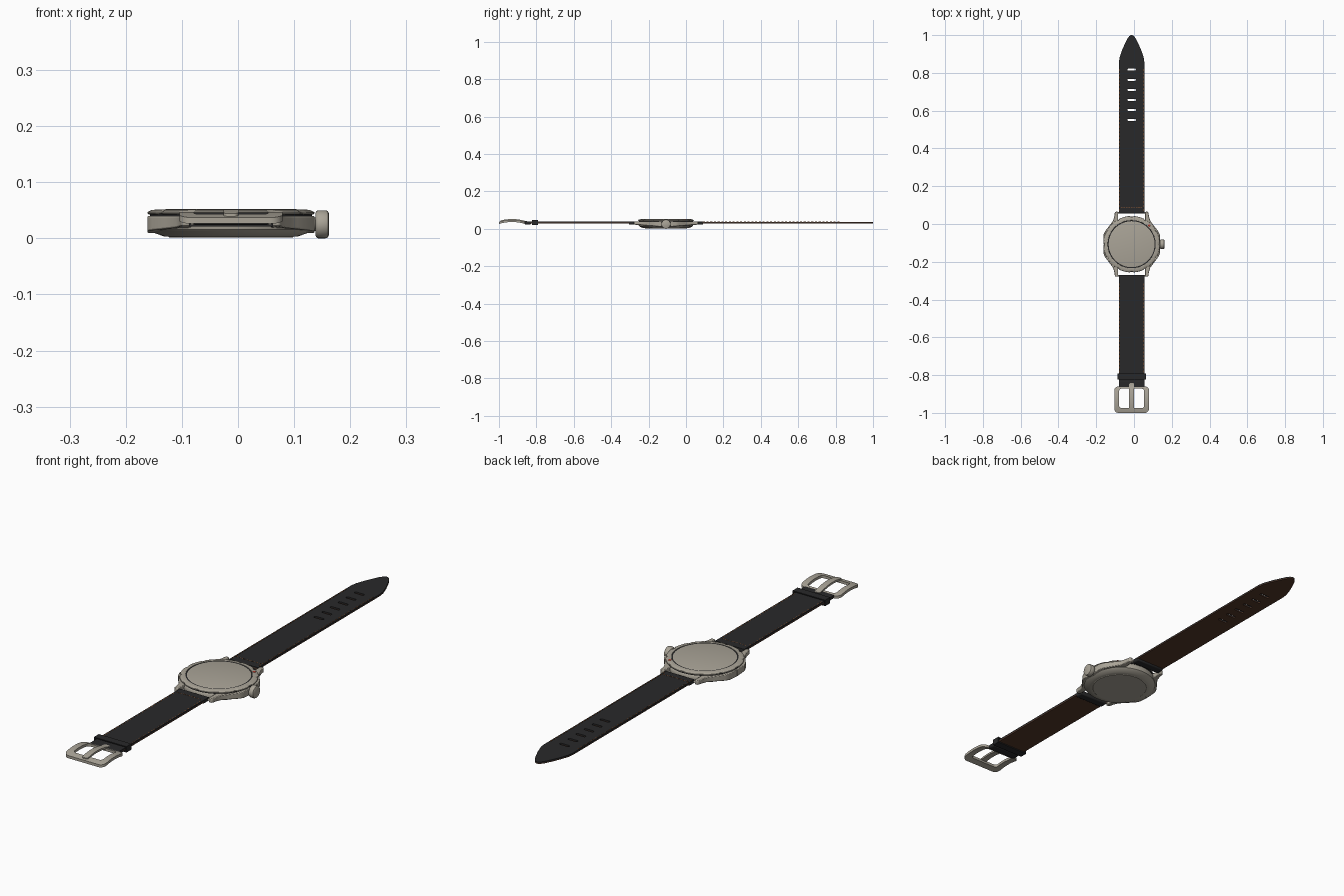
import bpy, bmesh, math
from mathutils import Matrix, Vector

if "Cube" in bpy.data.objects:
    bpy.data.objects.remove(bpy.data.objects["Cube"])

CX, CY = -0.0125, -0.107          # centre of the watch case


def material(name, rgb):
    m = bpy.data.materials.new(name)
    m.diffuse_color = (*rgb, 1)
    m.use_nodes = True
    m.node_tree.nodes["Principled BSDF"].inputs["Base Color"].default_value = m.diffuse_color
    return m


METAL = material("titanium", (0.40, 0.37, 0.31))
BLACK = material("black leather", (0.022, 0.022, 0.023))
BROWN = material("brown lining", (0.085, 0.038, 0.022))
ORANGE = material("orange thread", (0.30, 0.10, 0.03))
RED = material("red mark", (0.80, 0.08, 0.05))


def finish(name, bm, mat, bevel=0):
    bmesh.ops.remove_doubles(bm, verts=bm.verts, dist=1e-6)
    bmesh.ops.recalc_face_normals(bm, faces=bm.faces)
    me = bpy.data.meshes.new(name)
    bm.to_mesh(me)
    bm.free()
    me.materials.append(mat)
    me.shade_smooth()
    me.set_sharp_from_angle(angle=math.radians(35))
    ob = bpy.data.objects.new(name, me)
    bpy.context.collection.objects.link(ob)
    if bevel:
        b = ob.modifiers.new("bevel", 'BEVEL')
        b.width, b.segments, b.limit_method = bevel, 2, 'ANGLE'
    return ob


def lathe(name, profile, mat, origin, axis='Z', segs=96, scale=lambda a: 1):
    """Spin (radius, height) points around an axis."""
    bm = bmesh.new()
    rings = []
    for r, h in profile:
        ring = []
        for i in range(segs):
            a = 2 * math.pi * i / segs
            k = r * (scale(a) if r > 0.14 else 1)
            p = (k * math.cos(a), k * math.sin(a), h)
            ring.append(bm.verts.new(p))
        rings.append(ring)
    for a, b in zip(rings, rings[1:]):
        for i in range(segs):
            j = (i + 1) % segs
            bm.faces.new((a[i], a[j], b[j], b[i]))
    bmesh.ops.remove_doubles(bm, verts=bm.verts, dist=1e-6)
    if axis == 'X':
        bm.transform(Matrix.Rotation(math.pi / 2, 4, 'Y'))
    bm.transform(Matrix.Translation(origin))
    return finish(name, bm, mat)


def plate(name, loops, z0, z1, mat, arch=None):
    """Flat plate from outlines (later loops are holes), optionally arched."""
    cu = bpy.data.curves.new(name, 'CURVE')
    cu.dimensions, cu.fill_mode, cu.extrude = '2D', 'BOTH', (z1 - z0) / 2
    for loop in loops:
        s = cu.splines.new('POLY')
        s.points.add(len(loop) - 1)
        for p, (x, y) in zip(s.points, loop):
            p.co = (x, y, 0, 1)
        s.use_cyclic_u = True
    tmp = bpy.data.objects.new(name + "_tmp", cu)
    bpy.context.collection.objects.link(tmp)
    dg = bpy.context.evaluated_depsgraph_get()
    me = bpy.data.meshes.new_from_object(tmp.evaluated_get(dg))
    bm = bmesh.new()
    bm.from_mesh(me)
    bpy.data.objects.remove(tmp)
    bpy.data.meshes.remove(me)
    for v in bm.verts:
        v.co.z += (z0 + z1) / 2 + (arch(v.co.y) if arch else 0)
    return finish(name, bm, mat)


def rrect(x0, x1, y0, y1, r, n=6, side=1):
    """Rounded rectangle outline, with the straight sides subdivided."""
    corners = [(x1 - r, y1 - r), (x0 + r, y1 - r), (x0 + r, y0 + r), (x1 - r, y0 + r)]
    pts = []
    for c, (cx, cy) in enumerate(corners):
        for i in range(n + 1):
            a = math.pi / 2 * (c + i / n)
            pts.append((cx + r * math.cos(a), cy + r * math.sin(a)))
    out = []
    for p, q in zip(pts, pts[1:] + pts[:1]):
        k = side if math.dist(p, q) > r else 1
        out += [(p[0] + (q[0] - p[0]) * t / k, p[1] + (q[1] - p[1]) * t / k) for t in range(k)]
    return out


def boxes(name, items, mat, bevel=0):
    """One object made of boxes given as (centre, size)."""
    bm = bmesh.new()
    for c, s in items:
        bmesh.ops.create_cube(bm, size=1, matrix=Matrix.Translation(c) @ Matrix.Diagonal((*s, 1)))
    return finish(name, bm, mat, bevel)


# Case body and case back
lathe("case_body", [(0, 0.003), (0.118, 0.003), (0.124, 0.005), (0.138, 0.010), (0.145, 0.016),
                    (0.147, 0.024), (0.146, 0.034), (0.142, 0.040), (0, 0.040)], METAL, (CX, CY, 0))
lathe("case_back", [(0, 0.0015), (0.110, 0.0015), (0.113, 0.004), (0, 0.004)], METAL, (CX, CY, 0))

# Four lugs, mirrored, flaring from the case sides and thinning to the tips
outline = [(0.149, 0.0), (0.149, 0.05), (0.141, 0.068), (0.118, 0.098), (0.098, 0.125),
           (0.091, 0.15), (0.089, 0.168), (0.085, 0.172), (0.074, 0.172), (0.071, 0.168),
           (0.071, 0.120), (0.09, 0.0)]
for sx, sy, tag in [(1, 1, "back_right"), (-1, 1, "back_left"), (1, -1, "front_right"), (-1, -1, "front_left")]:
    bm = bmesh.new()
    low = [bm.verts.new((CX + sx * x, CY + sy * y, 0.009 + 0.013 * min(1, y / 0.16))) for x, y in outline]
    top = [bm.verts.new((CX + sx * x, CY + sy * y, 0.040)) for x, y in outline]
    for i in range(len(outline)):
        j = (i + 1) % len(outline)
        bm.faces.new((low[i], low[j], top[j], top[i]))
    bm.faces.new(top)
    bm.faces.new(low)
    finish("lug_" + tag, bm, METAL, 0.004)

# Dark gap under the bezel, notched bezel, dial ring and dial
lathe("bezel_gap", [(0.10, 0.039), (0.1445, 0.039), (0.1445, 0.043), (0.10, 0.043)], BLACK, (CX, CY, 0))


def notch(a):
    return 0.972 if abs((math.degrees(a) + 15) % 30 - 15) < 4 else 1


lathe("bezel", [(0.10, 0.0425), (0.147, 0.0425), (0.1495, 0.045), (0.1485, 0.047), (0.1415, 0.0505),
                (0.130, 0.0515), (0.127, 0.0515), (0.126, 0.049), (0.10, 0.049)],
      METAL, (CX, CY, 0), segs=180, scale=notch)
lathe("dial_ring", [(0.121, 0.049), (0.1265, 0.049), (0.1265, 0.0507), (0.121, 0.0507)], BLACK, (CX, CY, 0))
lathe("dial", [(0, 0.0525), (0.116, 0.0520), (0.1225, 0.0505), (0.1225, 0.048)], METAL, (CX, CY, 0))

# Red pip on the bezel
pa = math.radians(47)
lathe("bezel_pip", [(0, 0.0525), (0.005, 0.0525), (0.006, 0.0515), (0.006, 0.0485)], RED,
      (CX + 0.136 * math.cos(pa), CY + 0.136 * math.sin(pa), 0), segs=24)

# Crown and stem
lathe("crown_stem", [(0, -0.01), (0.012, -0.01), (0.012, 0.01), (0, 0.01)], METAL,
      (0.135, CY, 0.025), 'X', 32)
lathe("crown", [(0, 0), (0.020, 0), (0.0235, 0.002), (0.025, 0.005), (0.025, 0.018),
                (0.0235, 0.022), (0.020, 0.0238), (0, 0.0245)], METAL, (0.138, CY, 0.025), 'X', 48)

# Long strap with pointed tip and six slots; black face over brown lining
half = [(0.067, 0.056), (0.067, 0.86), (0.063, 0.885), (0.050, 0.922), (0.034, 0.958),
        (0.022, 0.982), (0.012, 0.995), (0.004, 1.0)]
long_out = [(CX + x, y) for x, y in half] + [(CX - x, y) for x, y in reversed(half)]
slots = [rrect(CX - 0.022, CX + 0.022, y - 0.0055, y + 0.0055, 0.005)
         for y in (0.551, 0.604, 0.657, 0.710, 0.763, 0.817)]
plate("long_strap_face", [long_out] + slots, 0.0325, 0.037, BLACK)
plate("long_strap_lining", [long_out] + slots, 0.029, 0.0325, BROWN)

# Short strap
short_out = [(CX - 0.067, -0.864), (CX + 0.067, -0.864), (CX + 0.067, -0.27), (CX - 0.067, -0.27)]
plate("short_strap_face", [short_out], 0.0325, 0.038, BLACK)
plate("short_strap_lining", [short_out], 0.028, 0.0325, BROWN)

# Folded strap ends round the spring bars, and the fold at the buckle
for tag, y, d in (("long", 0.056, 1), ("short", -0.27, -1)):
    boxes(tag + "_strap_fold", [((CX, y + d * 0.018, 0.0300), (0.1345, 0.036, 0.016))], BLACK, 0.005)
    lathe(tag + "_spring_bar", [(0, -0.078), (0.004, -0.078), (0.004, 0.078), (0, 0.078)], METAL,
          (CX, y + d * 0.004, 0.030), 'X', 16)
boxes("buckle_fold", [((CX, -0.846, 0.031), (0.1345, 0.036, 0.015))], BLACK, 0.005)

# Keeper loop
boxes("keeper_loop", [((CX, -0.808, 0.044), (0.150, 0.032, 0.004)), ((CX, -0.808, 0.023), (0.150, 0.032, 0.004)),
                      ((CX - 0.073, -0.808, 0.0335), (0.004, 0.032, 0.025)),
                      ((CX + 0.073, -0.808, 0.0335), (0.004, 0.032, 0.025))], BLACK)

# Stitching along the strap edges and across the folds
stitches = []
for y0, y1 in ((0.075, 0.85), (-0.78, -0.29)):
    for i in range(int((y1 - y0) / 0.02)):
        for s in (-1, 1):
            stitches.append(((CX + s * 0.062, y0 + 0.02 * i, 0.0375), (0.002, 0.011, 0.002)))
boxes("edge_stitches", stitches, ORANGE)
boxes("fold_stitches", [((CX + 0.013 * i, y, 0.0382), (0.008, 0.002, 0.001))
                        for i in range(-4, 5) for y in (0.087, -0.302)], ORANGE)


# Buckle frame and tongue, arched in side view
def arch(y):
    return 0.010 * (1 - ((y + 0.93) / 0.07) ** 2)


plate("buckle_frame", [rrect(CX - 0.092, CX + 0.092, -1.0, -0.860, 0.022, 6, 10),
                       rrect(CX - 0.066, CX + 0.066, -0.974, -0.872, 0.012, 6, 10)],
      0.026, 0.037, METAL, arch)
plate("buckle_tongue", [rrect(CX - 0.013, CX + 0.013, -0.992, -0.842, 0.008, 6, 12)],
      0.034, 0.042, METAL, lambda y: max(arch(y), -0.002))
